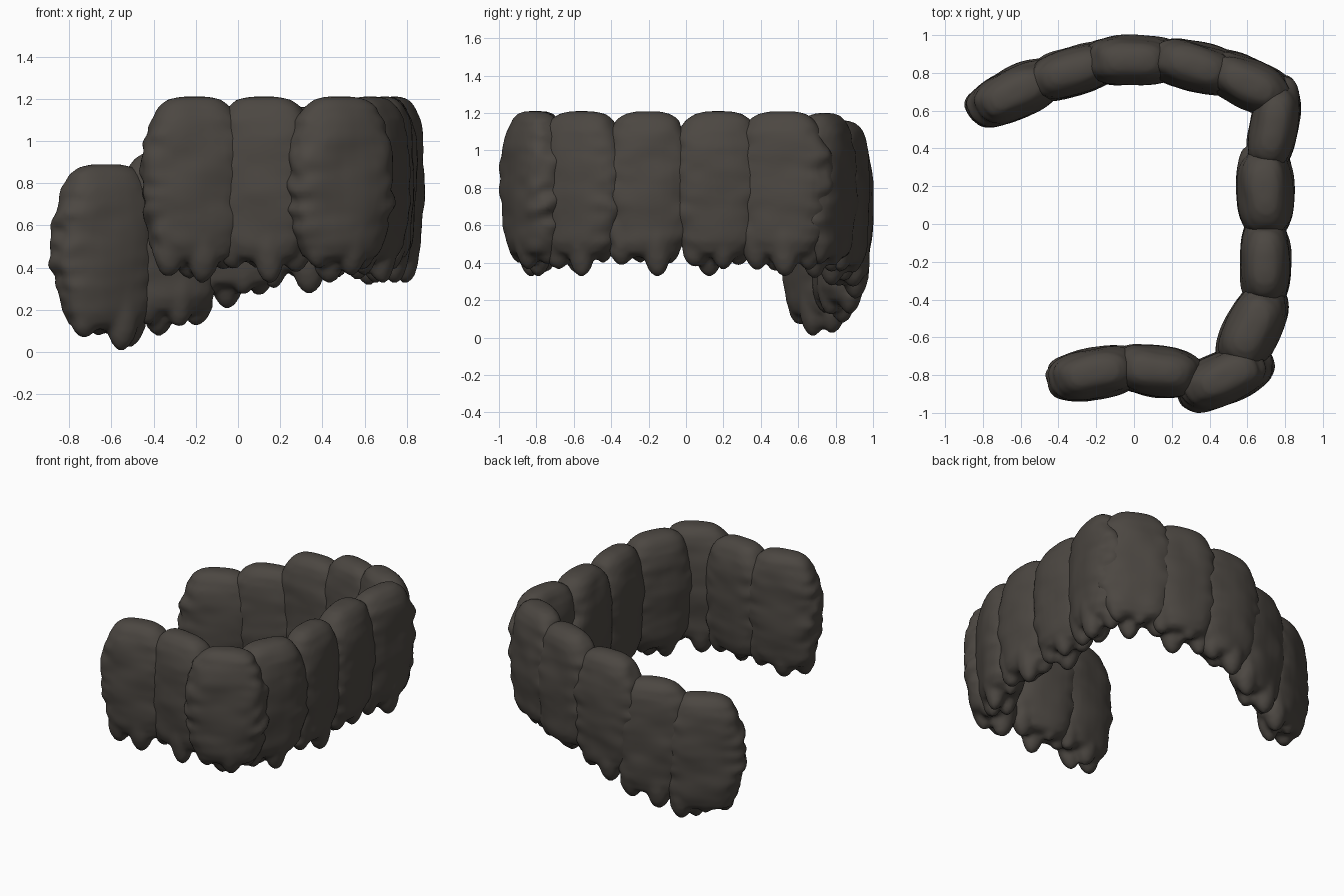
import bpy, bmesh, math, random
from mathutils import Matrix, Vector, noise

if "Cube" in bpy.data.objects:
    bpy.data.objects.remove(bpy.data.objects["Cube"])

random.seed(5)
stone = bpy.data.materials.new("dark_stone")
stone.diffuse_color = (0.072, 0.063, 0.054, 1)
stone.use_nodes = True
stone.node_tree.nodes["Principled BSDF"].inputs["Base Color"].default_value = stone.diffuse_color

# height fraction, length factor, thickness factor of one boulder slab
PROFILE = [(0.115, 0.46, 0.5), (0.14, 0.66, 0.74), (0.21, 0.8, 0.88),
           (0.35, 0.92, 0.95), (0.5, 0.99, 1.0), (0.65, 1.0, 1.0),
           (0.78, 0.9, 0.96), (0.88, 0.79, 0.85), (0.95, 0.65, 0.68),
           (0.985, 0.47, 0.46), (1.0, 0.24, 0.22)]
SIDES = 28


def spow(c, e):
    return math.copysign(abs(c) ** e, c)


def rock_segment(name, x, y, angle, base, length, thick, height=0.88):
    bm = bmesh.new()
    hl, ht = length / 2, thick / 2
    # rounded slab lofted from superellipse rings
    rings = []
    for t, fl, ft in PROFILE:
        ring = []
        for i in range(SIDES):
            a = 2 * math.pi * i / SIDES
            u = hl * fl * spow(math.cos(a), 0.8)
            v = ht * ft * spow(math.sin(a), 0.75)
            ring.append(bm.verts.new((u, v, t * height)))
        rings.append(ring)
    for lo, hi in zip(rings, rings[1:]):
        for i in range(SIDES):
            j = (i + 1) % SIDES
            bm.faces.new((lo[i], lo[j], hi[j], hi[i]))
    bm.faces.new(rings[0][::-1])
    bm.faces.new(rings[-1])
    # blunt hanging nubs in two staggered rows on the underside
    low = random.choice((1, 2))
    for k, (u, v) in enumerate(((-0.5, -0.2), (-0.1, 0.3), (0.15, -0.35), (0.5, 0.2))):
        tip = -0.005 if k == low else random.uniform(0.01, 0.07)
        u += random.uniform(-0.08, 0.08)
        m = (Matrix.Translation((u * hl, v * ht, tip + 0.2))
             @ Matrix.Diagonal((0.085, 0.078, 0.2, 1)))
        bmesh.ops.create_uvsphere(bm, u_segments=16, v_segments=12, radius=1, matrix=m)
    me = bpy.data.meshes.new(name)
    bm.to_mesh(me)
    bm.free()
    ob = bpy.data.objects.new(name, me)
    bpy.context.collection.objects.link(ob)

    # fuse slab and nubs into one skin
    mod = ob.modifiers.new("fuse", "REMESH")
    mod.mode = 'VOXEL'
    mod.voxel_size = 0.018
    smooth = ob.modifiers.new("soften", "SMOOTH")
    smooth.factor = 0.5
    smooth.iterations = 2
    deps = bpy.context.evaluated_depsgraph_get()
    fused = bpy.data.meshes.new_from_object(ob.evaluated_get(deps))
    ob.modifiers.clear()
    ob.data = fused
    fused.name = name

    # weathered lumps: gentle on the faces, jagged at the ends
    seed = Vector((x * 17, y * 13, 5))
    for vert in fused.vertices:
        p = vert.co
        out = Vector((p.x, p.y * 1.6, 0))
        if out.length > 0.001:
            out.normalize()
        broad = noise.noise(Vector((p.x * 5, p.y * 5, p.z * 6)) + seed)
        fine = noise.noise(Vector((p.x * 8, p.y * 8, p.z * 15)) + seed)
        edge = min(1, abs(p.x) / hl) ** 3
        vert.co = p + out * (0.012 * broad + (0.002 + 0.03 * edge) * fine)
    fused.materials.clear()
    fused.materials.append(stone)
    ob.location = (x, y, base)
    ob.rotation_euler.z = math.radians(angle)
    bpy.ops.object.select_all(action='DESELECT')
    ob.select_set(True)
    bpy.context.view_layer.objects.active = ob
    bpy.ops.object.shade_smooth_by_angle(angle=math.radians(50))


# curved wall: x, y, heading, base height, length, thickness
WALL = [(-0.625, 0.695, 26, 0.01, 0.54, 0.275), (-0.32, 0.81, 17, 0.08, 0.53, 0.26),
        (-0.01, 0.865, 1, 0.21, 0.52, 0.27), (0.32, 0.835, -13, 0.28, 0.52, 0.265),
        (0.615, 0.74, -25, 0.32, 0.53, 0.265), (0.74, 0.515, 80, 0.33, 0.53, 0.26),
        (0.695, 0.17, 92, 0.33, 0.52, 0.30), (0.695, -0.20, 90, 0.33, 0.50, 0.27),
        (0.625, -0.56, 64, 0.33, 0.53, 0.30), (0.48, -0.815, 23, 0.33, 0.54, 0.28),
        (0.125, -0.78, -8, 0.33, 0.52, 0.27), (-0.205, -0.79, 10, 0.33, 0.53, 0.275)]
for n, (x, y, a, z, l, th) in enumerate(WALL, 1):
    rock_segment(f"rock_segment_{n}", x, y, a, z, l, th)
